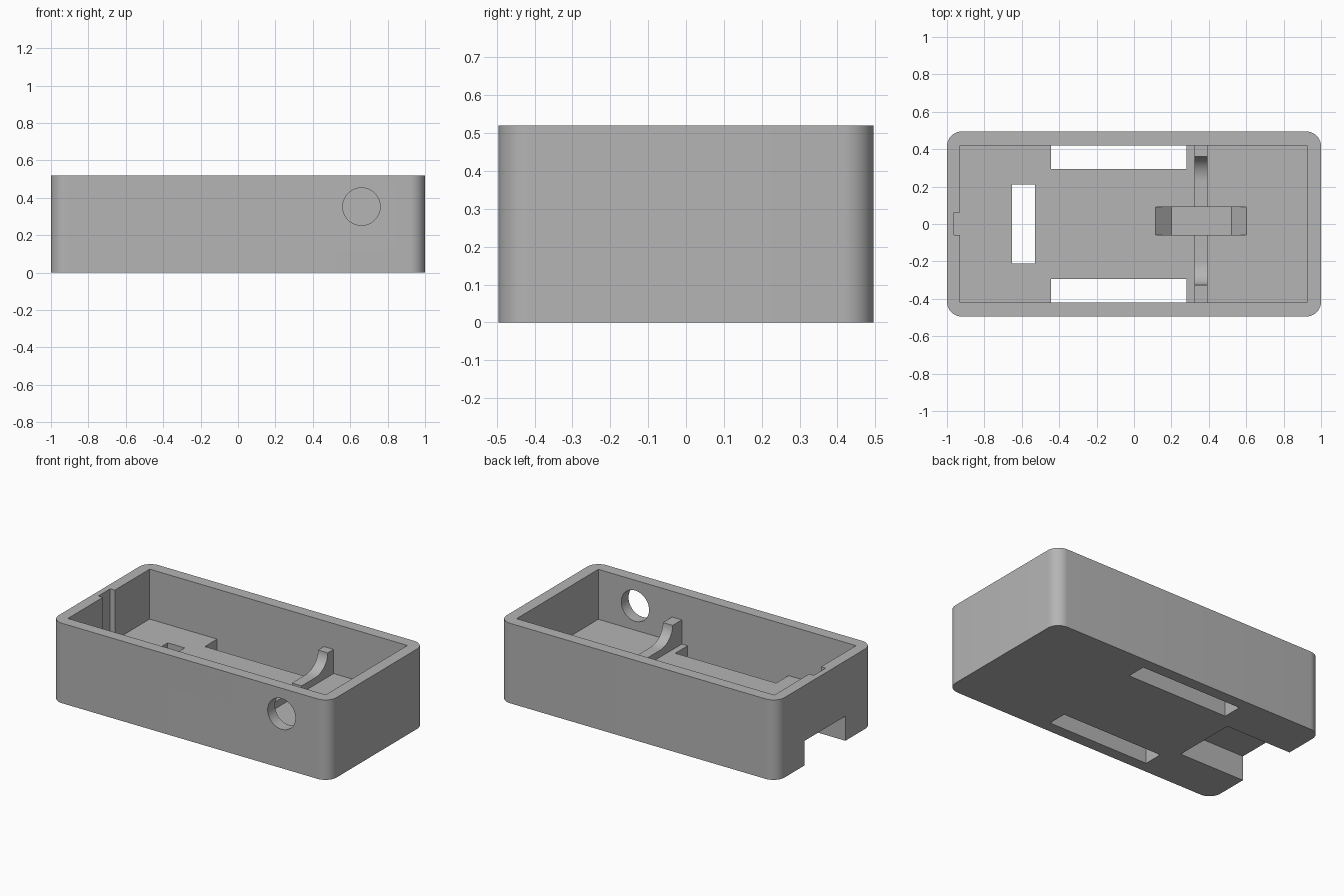
import bpy, bmesh
from math import sin, cos, pi, radians
from mathutils import Vector

default = bpy.data.objects.get("Cube")
if default:
    bpy.data.objects.remove(default, do_unlink=True)

GREY = (0.46, 0.46, 0.46, 1)
mat = bpy.data.materials.new("plain grey plastic")
mat.use_nodes = True
mat.diffuse_color = GREY
mat.node_tree.nodes["Principled BSDF"].inputs["Base Color"].default_value = GREY

HALF_Y, HEIGHT, FLOOR = 0.495, 0.52, 0.195
IN_LEFT, IN_RIGHT, IN_Y = 0.925, -0.93, 0.42


def prism(name, outline, axis, lo, hi):
    """Extrude a 2D outline along an axis; outline is (x,y), (x,z) or (y,z)."""
    place = {"z": lambda p: (p[0], p[1], lo),
             "y": lambda p: (p[0], lo, p[1]),
             "x": lambda p: (lo, p[0], p[1])}[axis]
    bm = bmesh.new()
    face = bm.faces.new([bm.verts.new(place(p)) for p in outline])
    grown = bmesh.ops.extrude_face_region(bm, geom=[face])["geom"]
    step = Vector((axis == "x", axis == "y", axis == "z")) * (hi - lo)
    bmesh.ops.translate(bm, vec=step,
                        verts=[v for v in grown if isinstance(v, bmesh.types.BMVert)])
    bmesh.ops.recalc_face_normals(bm, faces=bm.faces)
    mesh = bpy.data.meshes.new(name)
    bm.to_mesh(mesh)
    bm.free()
    mesh.materials.append(mat)
    ob = bpy.data.objects.new(name, mesh)
    bpy.context.collection.objects.link(ob)
    return ob


def block(name, x0, x1, y0, y1, z0, z1):
    return prism(name, [(x0, y0), (x1, y0), (x1, y1), (x0, y1)], "z", z0, z1)


def arc(cx, cy, rx, ry, start, end, steps):
    angles = [radians(start + (end - start) * i / steps) for i in range(steps + 1)]
    return [(cx + rx * cos(a), cy + ry * sin(a)) for a in angles]


def activate(ob):
    bpy.ops.object.select_all(action="DESELECT")
    ob.select_set(True)
    bpy.context.view_layer.objects.active = ob


def cut(target, cutter):
    mod = target.modifiers.new(cutter.name, "BOOLEAN")
    mod.operation, mod.solver, mod.object = "DIFFERENCE", "EXACT", cutter
    activate(target)
    bpy.ops.object.modifier_apply(modifier=mod.name)
    bpy.data.objects.remove(cutter, do_unlink=True)


# Outer shell with rounded upright corners
R = 0.08
corners = [(1, 1, 0), (-1, 1, 90), (-1, -1, 180), (1, -1, 270)]
outline = []
for sx, sy, a in corners:
    outline += arc(sx * (1 - R), sy * (HALF_Y - R), R, R, a, a + 90, 12)
case = prism("case", outline, "z", 0, HEIGHT)

# Main cavity and the groove in the end wall
cut(case, block("cavity", IN_RIGHT, IN_LEFT, -IN_Y, IN_Y, FLOOR, 1))
cut(case, block("wall_groove", -0.963, -0.9, -0.06, 0.062, FLOOR, 1))

# Long slots through the floor beside both side walls
for side in (1, -1):
    y0, y1 = sorted((side * 0.293, side * IN_Y))
    cut(case, block("floor_slot", -0.444, 0.282, y0, y1, -0.1, 0.3))

# Underside channel open at the end, with a window up into the cavity
cut(case, block("channel", -1.1, -0.53, -0.21, 0.21, -0.1, 0.16))
cut(case, block("channel_window", -0.653, -0.53, -0.21, 0.21, 0.1, 0.3))

# Round hole through the front wall
cut(case, prism("round_hole", arc(0.66, 0.353, 0.1, 0.1, 0, 354.375, 63), "y", -0.6, -0.3))

# Strap recess in the floor with sloping ends
TIE_LO, TIE_HI = -0.058, 0.092
recess = [(0.115, FLOOR), (0.2, 0.115), (0.52, 0.115), (0.602, FLOOR),
          (0.602, 0.3), (0.115, 0.3)]
cut(case, prism("strap_recess", recess, "y", TIE_LO, TIE_HI))

# Two halves of the curved cradle rib, either side of the recess
RIB_LOW, RIB_TOP, CURVE = 0.24, 0.352, 0.13
ribs = []
for name, side, inner, crest in (("cradle_back", 1, TIE_HI, 0.36),
                                 ("cradle_front", -1, TIE_LO, -0.326)):
    curve = arc(crest - side * CURVE, RIB_TOP, side * CURVE, RIB_TOP - RIB_LOW, -90, 0, 14)
    wall = side * (IN_Y + 0.01)
    profile = [(inner, FLOOR - 0.01), (inner, RIB_LOW)] + curve
    profile += [(wall, RIB_TOP), (wall, FLOOR - 0.01)]
    ribs.append(prism(name, profile, "x", 0.324, 0.394))

# Smooth the rounded surfaces and keep the edges crisp
for ob in [case] + ribs:
    activate(ob)
    bpy.ops.object.shade_smooth_by_angle(angle=radians(30))
